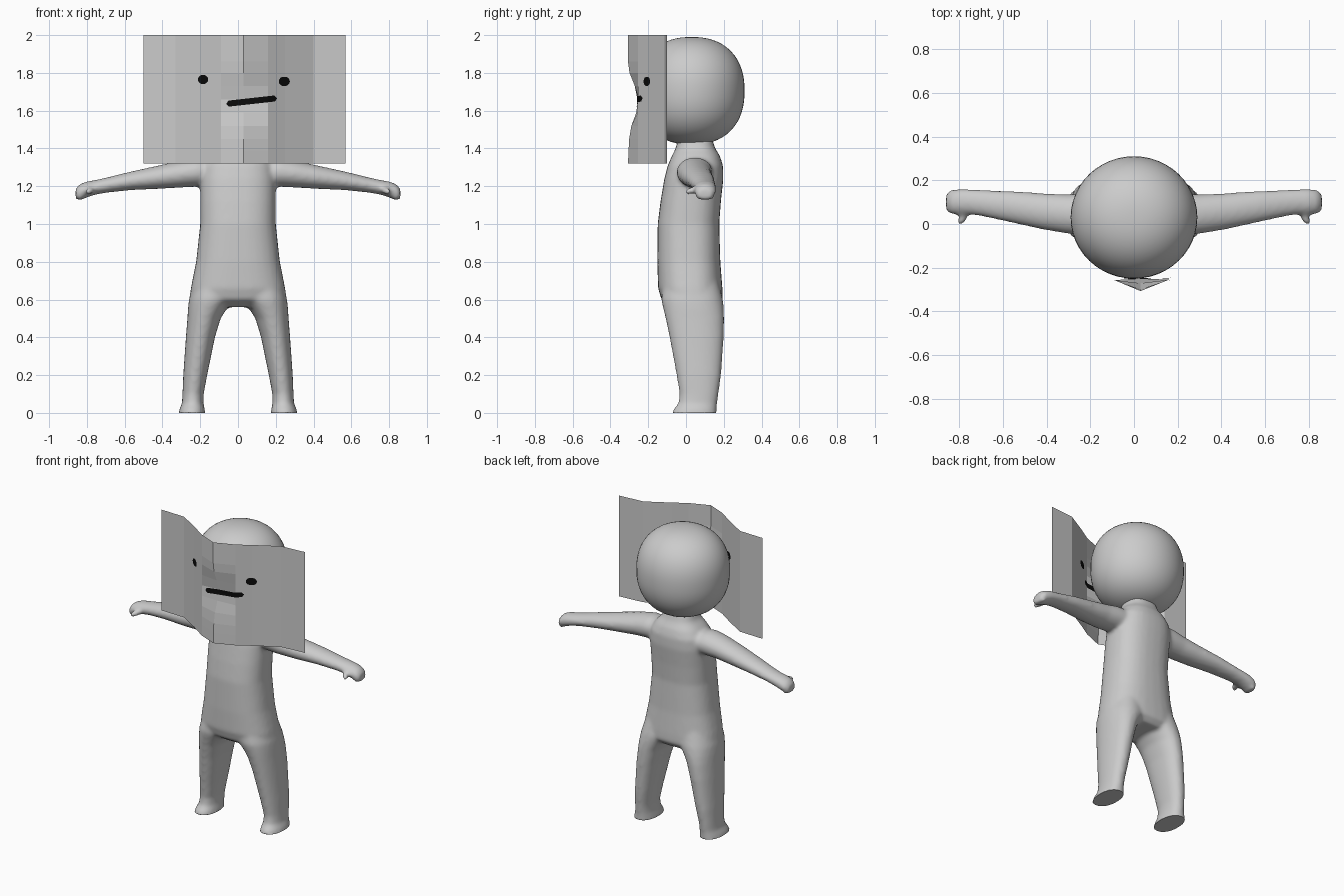
import bpy, bmesh, math
from mathutils import Vector

if "Cube" in bpy.data.objects:
    bpy.data.objects.remove(bpy.data.objects["Cube"])


def material(name, value):
    m = bpy.data.materials.new(name)
    m.diffuse_color = (value, value, value, 1)
    m.use_nodes = True
    m.node_tree.nodes["Principled BSDF"].inputs["Base Color"].default_value = m.diffuse_color
    return m


GREY = material("light grey", 0.6)
BLACK = material("black", 0.003)


def make_object(name, bm, mat, smooth=False):
    bmesh.ops.recalc_face_normals(bm, faces=bm.faces)
    me = bpy.data.meshes.new(name)
    bm.to_mesh(me)
    bm.free()
    me.materials.append(mat)
    for p in me.polygons:
        p.use_smooth = smooth
    ob = bpy.data.objects.new(name, me)
    bpy.context.collection.objects.link(ob)
    return ob


def loft(bm, rings, power=2.0, n=32):
    """Closed skin over rings of (centre, half axis u, half axis v)."""
    def spow(t):
        return math.copysign(abs(t) ** (2 / power), t)
    loops = []
    for c, u, v in rings:
        c, u, v = Vector(c), Vector(u), Vector(v)
        loops.append([bm.verts.new(c + u * spow(math.cos(2 * math.pi * i / n))
                                   + v * spow(math.sin(2 * math.pi * i / n))) for i in range(n)])
    for a, b in zip(loops, loops[1:]):
        for i in range(n):
            j = (i + 1) % n
            bm.faces.new((a[i], a[j], b[j], b[i]))
    bm.faces.new(loops[0])
    bm.faces.new(loops[-1])


def flat_ring(z, x0, x1, y0, y1):
    return (((x0 + x1) / 2, (y0 + y1) / 2, z), ((x1 - x0) / 2, 0, 0), (0, (y1 - y0) / 2, 0))


# Torso, legs, arms and hands, later fused into one skin
bm = bmesh.new()
torso = [(0.56, 0.20, -0.07, 0.16), (0.60, 0.258, -0.13, 0.195), (0.66, 0.25, -0.148, 0.193),
         (0.80, 0.222, -0.152, 0.182), (1.00, 0.20, -0.15, 0.176), (1.12, 0.20, -0.135, 0.185),
         (1.24, 0.20, -0.115, 0.198), (1.31, 0.19, -0.097, 0.196), (1.36, 0.155, -0.075, 0.18),
         (1.40, 0.115, -0.055, 0.155), (1.46, 0.095, -0.04, 0.135)]
loft(bm, [flat_ring(z, -x, x, y0, y1) for z, x, y0, y1 in torso], 2.5)

leg = [(-0.03, 0.172, 0.318, -0.075, 0.162), (0.015, 0.175, 0.312, -0.07, 0.162),
       (0.05, 0.183, 0.297, -0.04, 0.165), (0.10, 0.182, 0.294, -0.034, 0.172),
       (0.20, 0.163, 0.29, -0.05, 0.186), (0.40, 0.122, 0.276, -0.087, 0.2),
       (0.50, 0.092, 0.268, -0.108, 0.202), (0.55, 0.06, 0.265, -0.12, 0.2),
       (0.60, 0.02, 0.26, -0.132, 0.196), (0.70, 0.01, 0.23, -0.12, 0.17)]
# centre x, y, z, half width y, half height z
arm = [(0.08, 0.06, 1.275, 0.085, 0.065), (0.22, 0.045, 1.275, 0.095, 0.078),
       (0.30, 0.045, 1.265, 0.09, 0.072), (0.42, 0.058, 1.248, 0.083, 0.062),
       (0.57, 0.08, 1.228, 0.072, 0.049), (0.70, 0.096, 1.205, 0.06, 0.04),
       (0.76, 0.102, 1.193, 0.058, 0.039), (0.80, 0.102, 1.183, 0.059, 0.043),
       (0.84, 0.1, 1.168, 0.056, 0.042), (0.86, 0.1, 1.158, 0.038, 0.028)]
thumb = [(0.77, 0.06, 1.185, 0.018, 0.018), (0.78, 0.035, 1.178, 0.022, 0.02),
         (0.79, 0.012, 1.172, 0.021, 0.019), (0.793, -0.003, 1.17, 0.01, 0.01)]
for s in (-1, 1):
    loft(bm, [flat_ring(z, s * a, s * b, c, d) for z, a, b, c, d in leg], 2.2)
    loft(bm, [((s * x, y, z), (0, h, 0), (0, 0, v)) for x, y, z, h, v in arm])
    loft(bm, [((s * x, y, z), (h, 0, 0), (0, 0, v)) for x, y, z, h, v in thumb], 2, 16)
    # curled fingers at the end of the fist
    loft(bm, [((s * x, 0.1, z), (r, 0, 0), (0, 0.045, 0))
              for x, z, r in ((0.825, 1.18, 0.025), (0.832, 1.145, 0.022), (0.837, 1.128, 0.014))], 2, 16)
body = make_object("body", bm, GREY)
remesh = body.modifiers.new("fuse", 'REMESH')
remesh.mode = 'VOXEL'
remesh.voxel_size = 0.011
remesh.use_smooth_shade = True
soften = body.modifiers.new("soften", 'SMOOTH')
soften.factor = 0.5
soften.iterations = 10
skin = bpy.data.meshes.new_from_object(body.evaluated_get(bpy.context.evaluated_depsgraph_get()))
body.modifiers.clear()
body.data = skin
for v in skin.vertices:          # flat soles
    v.co.z = max(v.co.z, 0.0)
if not skin.materials:
    skin.materials.append(GREY)
for p in skin.polygons:
    p.use_smooth = True
    p.material_index = 0

# Head: slightly squared ball
bm = bmesh.new()
bmesh.ops.create_uvsphere(bm, u_segments=48, v_segments=32, radius=1)
for v in bm.verts:
    r, k = math.hypot(v.co.x, v.co.y), 2.3
    f = (r ** k + abs(v.co.z) ** k) ** (-1 / k)
    v.co = Vector((0.29 * v.co.x * f, 0.03 + 0.28 * v.co.y * f, 1.705 + 0.285 * v.co.z * f))
make_object("head", bm, GREY, True)

# Face sheet: bent across x, with a dent around the mouth
COLS = [(-0.5, -0.1), (-0.33, -0.105), (-0.2, -0.183), (-0.09, -0.257), (0.03, -0.307),
        (0.16, -0.255), (0.25, -0.2), (0.4, -0.115), (0.57, -0.1)]
ROWS = [(1.32, 0), (1.39, 0.003), (1.45, 0.006), (1.52, 0.018), (1.59, 0.044), (1.66, 0.058),
        (1.73, 0.036), (1.80, 0.008), (1.86, 0.0), (1.93, 0), (2.0, 0)]


def interp(table, t):
    for (a, p), (b, q) in zip(table, table[1:]):
        if t <= b:
            return p + (q - p) * (t - a) / (b - a)
    return table[-1][1]


def sheet_y(x, z):
    middle = interp([(-0.5, 0), (-0.09, 0), (0.03, 1), (0.16, 0), (0.57, 0)], x)
    return interp(COLS, x) + middle * interp(ROWS, z)


bm = bmesh.new()
grid = [[bm.verts.new((x, sheet_y(x, z), z)) for x, _ in COLS] for z, _ in ROWS]
for a, b in zip(grid, grid[1:]):
    for i in range(len(COLS) - 1):
        bm.faces.new((a[i], a[i + 1], b[i + 1], b[i]))
make_object("face_sheet", bm, GREY)


# Painted marks: thin plates following the sheet, visible on both sides
def mark(name, p, q, radius, steps):
    """Rounded strip from p to q in x, z."""
    bm = bmesh.new()
    p, q = Vector(p), Vector(q)
    d = (q - p).normalized()
    up = Vector((-d.y, d.x))
    length = (q - p).length + 2 * radius
    rows = []
    for i in range(steps + 1):
        t = length * (1 - math.cos(math.pi * i / steps)) / 2 if steps < 10 else length * i / steps
        e = min(t, length - t, radius)
        h = max(math.sqrt(max(radius ** 2 - (radius - e) ** 2, 0)), 0.002)
        c = p + d * (t - radius)
        rows.append([(c + up * h * k) for k in (-1, 0, 1)])
    for off in (-0.004, 0.004):
        vs = [[bm.verts.new((c.x, sheet_y(c.x, c.y) + off, c.y)) for c in r] for r in rows]
        for a, b in zip(vs, vs[1:]):
            for k in (0, 1):
                bm.faces.new((a[k], a[k + 1], b[k + 1], b[k]))
    make_object(name, bm, BLACK)


mark("left_eye", (-0.188, 1.765), (-0.182, 1.765), 0.024, 8)
mark("right_eye", (0.24, 1.755), (0.25, 1.755), 0.024, 8)
mark("mouth", (-0.045, 1.638), (0.19, 1.664), 0.016, 24)
